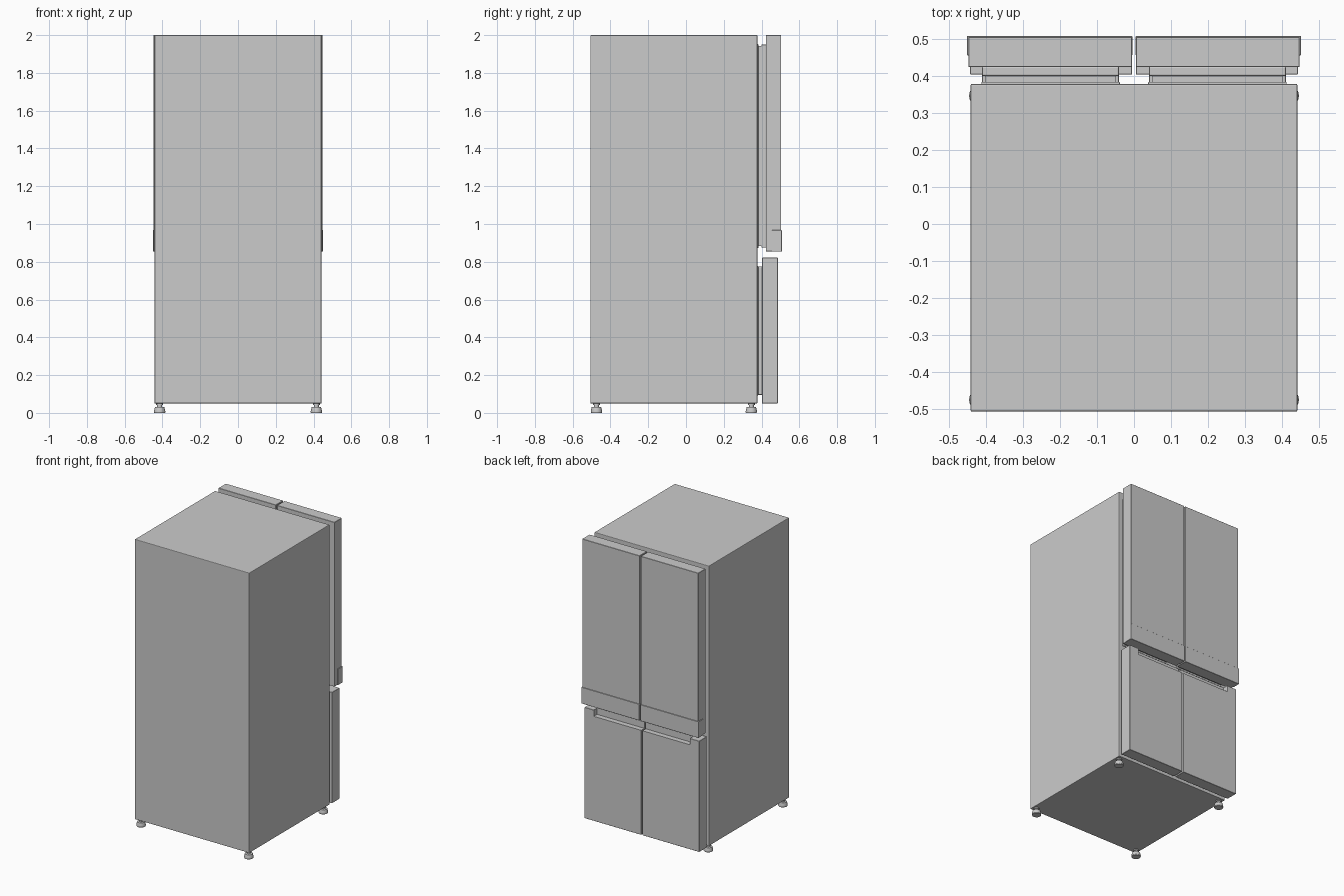
import bpy, bmesh
from mathutils import Vector

if "Cube" in bpy.data.objects:
    bpy.data.objects.remove(bpy.data.objects["Cube"])


def finish(name, bm):
    bmesh.ops.recalc_face_normals(bm, faces=bm.faces[:])
    me = bpy.data.meshes.new(name)
    bm.to_mesh(me)
    bm.free()
    ob = bpy.data.objects.new(name, me)
    bpy.context.collection.objects.link(ob)
    return ob


def box(name, x, y, z, bevel=0.0, segments=2):
    """Box from (min, max) ranges, with optional rounded edges."""
    bm = bmesh.new()
    bmesh.ops.create_cube(bm, size=1)
    for v in bm.verts:
        v.co = Vector([(r[0] + r[1]) / 2 + c * abs(r[1] - r[0])
                       for r, c in zip((x, y, z), v.co)])
    if bevel:
        bmesh.ops.bevel(bm, geom=bm.edges[:], offset=bevel, segments=segments,
                        profile=0.5, affect='EDGES')
    return finish(name, bm)


def lathe(name, profile, centre, sides=20):
    """Closed turned solid from (radius, z) rings."""
    bm = bmesh.new()
    from math import cos, sin, tau
    rings = [[bm.verts.new((centre[0] + r * cos(tau * i / sides),
                            centre[1] + r * sin(tau * i / sides), z))
              for i in range(sides)] for r, z in profile]
    for a, b in zip(rings, rings[1:]):
        for i in range(sides):
            j = (i + 1) % sides
            bm.faces.new((a[i], a[j], b[j], b[i])).smooth = True
    bm.faces.new(rings[0])
    bm.faces.new(rings[-1])
    ob = finish(name, bm)
    bpy.context.view_layer.objects.active = ob
    ob.select_set(True)
    bpy.ops.object.shade_smooth_by_angle()
    ob.select_set(False)
    return ob


# Cabinet body
box("cabinet", (-0.441, 0.441), (-0.506, 0.378), (0.05, 2.0), 0.004)

# Adjustable feet
foot = [(0.028, 0), (0.030, 0.003), (0.030, 0.010), (0.025, 0.030),
        (0.013, 0.032), (0.013, 0.042), (0.018, 0.043), (0.018, 0.052)]
for fx in (-0.415, 0.415):
    for fy in (-0.474, 0.346):
        lathe("foot", foot, (fx, fy))

for s, side in ((-1, "left"), (1, "right")):
    def span(a, b):
        return tuple(sorted((s * a, s * b)))

    # Upper door with its wrap-around lower trim band
    box(side + "_upper_door", span(0.005, 0.447), (0.423, 0.504), (0.855, 2.0), 0.0015, 1)
    box(side + "_upper_trim", span(0.004, 0.451), (0.455, 0.507), (0.854, 0.968), 0.0015, 1)

    # Lower door with a grip recess along the top front edge
    door = box(side + "_lower_door", span(0.005, 0.442), (0.403, 0.486), (0.05, 0.822), 0.0015, 1)
    cutter = box(side + "_grip_cutter", span(-0.02, 0.37), (0.450, 0.55), (0.778, 0.90))
    cutter.hide_render = True
    cutter.hide_set(True)
    mod = door.modifiers.new("grip", 'BOOLEAN')
    mod.operation = 'DIFFERENCE'
    mod.solver = 'EXACT'
    mod.object = cutter

    # Door liners and seals filling the gap to the cabinet
    for level, y_end, z0, z1 in (("upper", 0.425, 0.875, 1.95),
                                 ("lower", 0.405, 0.095, 0.775)):
        box(f"{side}_{level}_liner", span(0.048, 0.402), (0.37, y_end),
            (z0 + 0.008, z1 - 0.008))
        box(f"{side}_{level}_seal", span(0.040, 0.410), (y_end - 0.026, y_end),
            (z0, z1), 0.004)
        box(f"{side}_{level}_seal_lip", span(0.038, 0.412), (0.374, 0.383),
            (z0 - 0.002, z1 + 0.002), 0.002)
